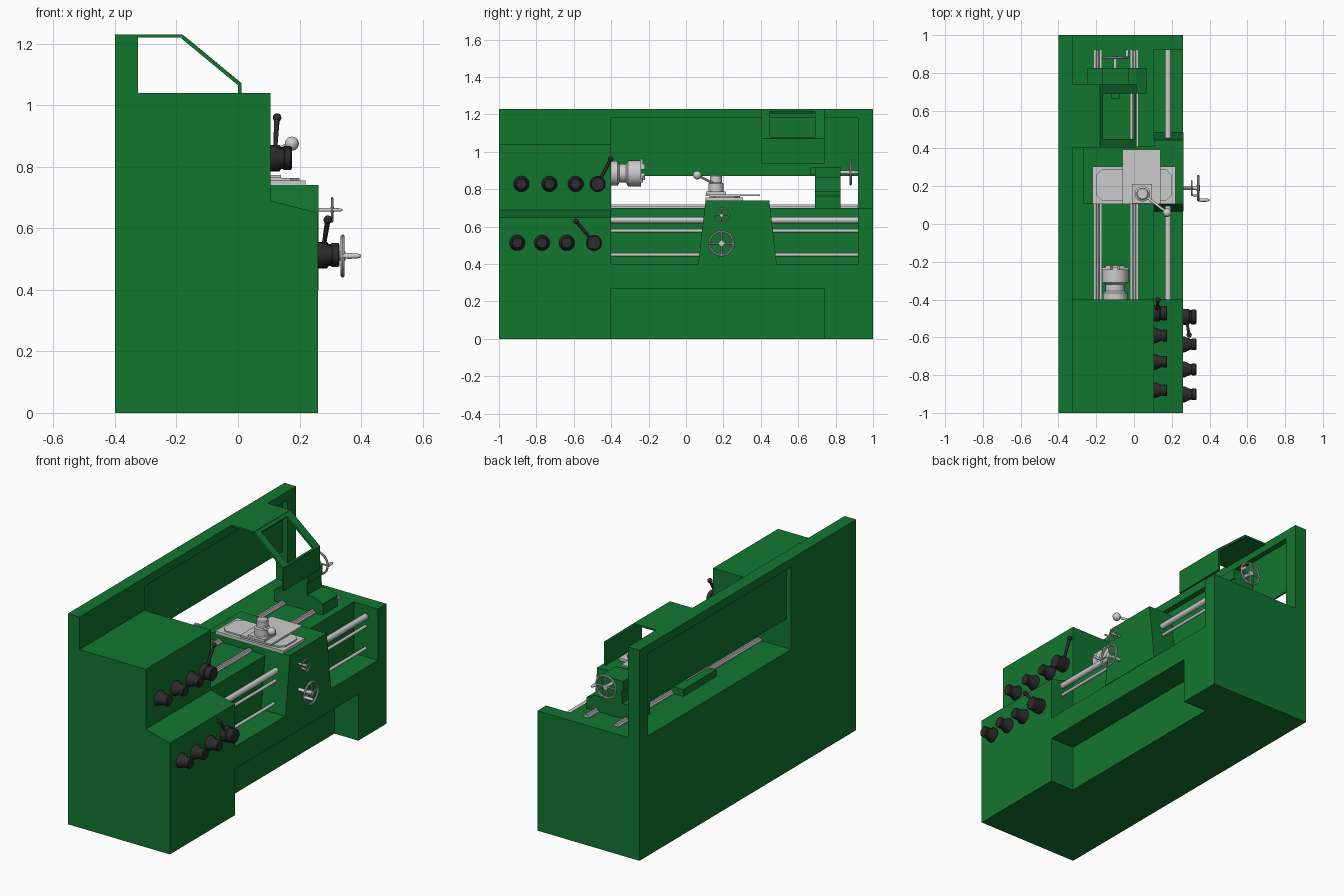
import bpy, bmesh, math
from mathutils import Vector, Matrix

if "Cube" in bpy.data.objects:
    bpy.data.objects.remove(bpy.data.objects["Cube"])


def material(name, col):
    m = bpy.data.materials.new(name)
    m.diffuse_color = (*col, 1)
    m.use_nodes = True
    m.node_tree.nodes["Principled BSDF"].inputs["Base Color"].default_value = m.diffuse_color
    return m


GREEN = material("green_paint", (0.006, 0.18, 0.03))
BLACK = material("black_plastic", (0.025, 0.025, 0.027))


def finish(name, bm, mat=None, smooth=False):
    bmesh.ops.remove_doubles(bm, verts=bm.verts, dist=1e-5)
    bmesh.ops.recalc_face_normals(bm, faces=bm.faces)
    me = bpy.data.meshes.new(name)
    bm.to_mesh(me)
    bm.free()
    ob = bpy.data.objects.new(name, me)
    bpy.context.collection.objects.link(ob)
    if mat:
        me.materials.append(mat)
    if smooth:
        bpy.ops.object.select_all(action='DESELECT')
        ob.select_set(True)
        bpy.context.view_layer.objects.active = ob
        bpy.ops.object.shade_smooth_by_angle(angle=math.radians(35))
    return ob


def prism(name, pts, axis, a, b, mat=None):
    """Extrude a 2D outline along an axis from a to b."""
    def place(p, t):
        return {'x': (t, p[0], p[1]), 'y': (p[0], t, p[1]), 'z': (p[0], p[1], t)}[axis]
    bm = bmesh.new()
    lo = [bm.verts.new(place(p, a)) for p in pts]
    hi = [bm.verts.new(place(p, b)) for p in pts]
    bm.faces.new(lo)
    bm.faces.new(hi)
    for i in range(len(pts)):
        j = (i + 1) % len(pts)
        bm.faces.new((lo[i], lo[j], hi[j], hi[i]))
    return finish(name, bm, mat)


def box(name, x, y, z, mat=None):
    return prism(name, [(x[0], y[0]), (x[1], y[0]), (x[1], y[1]), (x[0], y[1])], 'z', *z, mat)


def frame(name, outer, inner, depth, mat):
    """Flat four-sided frame with a hole, thickened by a vector."""
    bm = bmesh.new()
    d = Vector(depth)
    o, i_ = [bm.verts.new(p) for p in outer], [bm.verts.new(p) for p in inner]
    o2, i2 = [bm.verts.new(Vector(p) + d) for p in outer], [bm.verts.new(Vector(p) + d) for p in inner]
    for k in range(4):
        n = (k + 1) % 4
        for a, b in ((o, i_), (o2, i2), (o, o2), (i_, i2)):
            bm.faces.new((a[k], a[n], b[n], b[k]))
    return finish(name, bm, mat)


def revolve(name, profile, origin, axis, mat=None, seg=24, closed=False):
    """Spin (radius, height) points about an axis."""
    rot = Vector((0, 0, 1)).rotation_difference(Vector(axis).normalized()).to_matrix()
    bm = bmesh.new()
    rings = []
    for r, h in profile:
        rings.append([bm.verts.new(Vector(origin) + rot @ Vector(
            (r * math.cos(t), r * math.sin(t), h)))
            for t in (2 * math.pi * k / seg for k in range(seg))])
    pairs = list(zip(rings, rings[1:])) + ([(rings[-1], rings[0])] if closed else [])
    for a, b in pairs:
        for k in range(seg):
            n = (k + 1) % seg
            bm.faces.new((a[k], a[n], b[n], b[k]))
    return finish(name, bm, mat, True)


def rod(name, p, q, r, mat=None, r2=None, seg=16):
    d = Vector(q) - Vector(p)
    return revolve(name, [(0, 0), (r, 0), (r2 or r, d.length), (0, d.length)], p, d, mat, seg)


def ball(name, c, r, mat=None):
    prof = [(r * math.sin(math.pi * k / 10), -r * math.cos(math.pi * k / 10)) for k in range(11)]
    return revolve(name, prof, c, (0, 0, 1), mat, 20)


def handwheel(name, start, axis, reach, R, side, grip):
    """Shaft, hub, rim, four spokes and an offset grip."""
    s, a, u = Vector(start), Vector(axis), Vector(side)
    c, w = s + a * reach, a.cross(u)
    t = R * 0.09
    rod(name + "_shaft", s, c, R * 0.14)
    rod(name + "_hub", c - a * t * 1.5, c + a * t * 1.5, R * 0.22)
    rim = [(R - t + t * math.cos(k * math.pi / 4), t * math.sin(k * math.pi / 4)) for k in range(8)]
    revolve(name + "_rim", rim, c, a, seg=32, closed=True)
    for k, d in enumerate((u, -u, w, -w)):
        rod(f"{name}_spoke_{k}", c, c + d * (R - t), t * 0.8, seg=8)
    g = c + u * (R - t)
    L = grip
    revolve(name + "_grip", [(0, 0), (t, 0), (t * 1.5, L * 0.3), (t * 1.3, L * 0.8),
                             (t * 0.7, L), (0, L)], g, a, seg=12)


# Cabinet: bed core, headstock, front apron and back wall
box("bed_core", (-0.325, 0.105), (-0.4, 1), (0, 0.70), GREEN)
prism("headstock", [(-0.325, 0), (0.26, 0), (0.26, 0.65), (0.105, 0.69), (0.105, 1.04), (-0.325, 1.04)],
      'y', -1, -0.4, GREEN)
prism("cabinet_front", [(-0.4, 0.27), (0.74, 0.27), (0.74, 0), (1, 0), (1, 0.70), (0.92, 0.70),
                        (0.92, 0.40), (-0.4, 0.40)], 'x', 0.105, 0.26, GREEN)
frame("back_wall", [(-0.4, -1, 0), (-0.4, 1, 0), (-0.4, 1, 1.23), (-0.4, -1, 1.23)],
      [(-0.4, -0.4, 0.70), (-0.4, 0.92, 0.70), (-0.4, 0.92, 1.18), (-0.4, -0.4, 1.18)],
      (0.075, 0, 0), GREEN)
box("splash_panel", (-0.368, -0.357), (-0.4, 0.92), (0.87, 1.18), GREEN)

# Bed rails and feed rods
for k, x in enumerate((-0.192, 0.002)):
    prism(f"bed_rail_{k}", [(x - 0.02, 0.70), (x + 0.02, 0.70), (x + 0.02, 0.707), (x + 0.009, 0.707),
                            (x + 0.005, 0.717), (x - 0.005, 0.717), (x - 0.009, 0.707),
                            (x - 0.02, 0.707)], 'y', -0.4, 0.92)
for k, (z, r) in enumerate(((0.635, 0.017), (0.578, 0.009), (0.45, 0.009))):
    rod(f"feed_rod_{k}", (0.18, -0.4, z), (0.18, 0.92, z), r)

# Carriage: saddle, apron, slides
box("saddle", (-0.27, 0.105), (0.105, 0.41), (0.70, 0.74), GREEN)
prism("carriage_apron", [(0.065, 0.40), (0.485, 0.40), (0.45, 0.70), (0.445, 0.74), (0.105, 0.74),
                         (0.10, 0.70)], 'x', 0.105, 0.262, GREEN)
box("cross_slide", (-0.22, 0.22), (0.105, 0.305), (0.74, 0.755))
prism("cross_slide_cover", [(-0.17, 0.125), (0.17, 0.125), (0.2, 0.155), (0.2, 0.26), (0.17, 0.29),
                            (-0.17, 0.29), (-0.2, 0.26), (-0.2, 0.155)], 'z', 0.755, 0.763)
box("top_slide", (-0.06, 0.14), (0.105, 0.395), (0.763, 0.773))

# Tool post with clamp lever
box("tool_post_base", (-0.01, 0.095), (0.108, 0.213), (0.773, 0.787))
revolve("tool_post", [(0, 0), (0.041, 0), (0.041, 0.045), (0.032, 0.05), (0.032, 0.085), (0.027, 0.09),
                      (0, 0.09)], (0.045, 0.16, 0.785), (0, 0, 1))
rod("tool_post_lever", (0.045, 0.16, 0.825), (0.175, 0.06, 0.875), 0.007)
ball("tool_post_lever_ball", (0.175, 0.06, 0.875), 0.023)

# Carriage handwheels
handwheel("carriage_wheel", (0.26, 0.19, 0.51), (1, 0, 0), 0.08, 0.07, (0, -1, 0), 0.06)
handwheel("cross_feed_wheel", (0.26, 0.19, 0.66), (1, 0, 0), 0.046, 0.042, (0, -1, 0), 0.034)

# Chuck with three jaws
CX, CZ = -0.1, 0.885
revolve("chuck", [(0, 0), (0.065, 0), (0.065, 0.035), (0.05, 0.045), (0.05, 0.08), (0.07, 0.09),
                  (0.07, 0.16), (0.025, 0.16), (0.025, 0.12), (0, 0.12)], (CX, -0.4, CZ), (0, 1, 0), seg=32)
for k in range(3):
    jaw = prism(f"chuck_jaw_{k}", [(-0.245, 0.02), (-0.22, 0.02), (-0.22, 0.05), (-0.23, 0.05),
                                   (-0.23, 0.076), (-0.245, 0.076)], 'x', -0.013, 0.013)
    jaw.matrix_world = Matrix.Translation((CX, 0, CZ)) @ Matrix.Rotation(k * math.tau / 3, 4, 'Y')

# Tailstock
prism("tailstock_body", [(-0.25, 0.70), (0.065, 0.70), (0.065, 0.765), (0.01, 0.79), (-0.035, 0.79),
                         (-0.04, 0.87), (-0.16, 0.87), (-0.165, 0.79), (-0.2, 0.79), (-0.25, 0.765)],
      'y', 0.69, 0.825, GREEN)
box("tailstock_head", (-0.17, -0.03), (0.69, 0.825), (0.86, 0.92), GREEN)
box("tailstock_nose", (-0.122, -0.078), (0.665, 0.69), (0.875, 0.915), GREEN)
handwheel("tailstock_wheel", (CX, 0.825, 0.89), (0, 1, 0), 0.055, 0.07, (1, 0, 0), 0.045)

# Bent guard with a window in its sloping face
prism("guard_top", [(-0.325, 1.22), (-0.185, 1.22), (-0.18, 1.23), (-0.325, 1.23)], 'y', 0.405, 0.74, GREEN)
frame("guard_window_frame", [(-0.185, 0.405, 1.218), (-0.185, 0.74, 1.218), (0.006, 0.74, 1.06), (0.006, 0.405, 1.06)],
      [(-0.17, 0.45, 1.206), (-0.17, 0.69, 1.206), (-0.002, 0.69, 1.067), (-0.002, 0.45, 1.067)],
      (0.006, 0, 0.011), GREEN)
box("guard_front", (0, 0.012), (0.405, 0.74), (0.935, 1.068), GREEN)

# Control knobs and shift levers, one row per headstock step
KNOB = [(0, 0), (0.042, 0), (0.042, 0.008), (0.028, 0.04), (0.028, 0.045), (0.031, 0.047),
        (0.031, 0.066), (0.026, 0.07), (0, 0.07)]
HUB = [(0, 0), (0.043, 0), (0.043, 0.03), (0.036, 0.034), (0.036, 0.042), (0.039, 0.044),
       (0.039, 0.066), (0.034, 0.07), (0, 0.07)]
for row, x, z, ys, tip in (("upper", 0.105, 0.828, (-0.88, -0.73, -0.59, -0.472), (0.127, -0.402, 0.96)),
                           ("lower", 0.26, 0.513, (-0.902, -0.77, -0.637, -0.492), (0.292, -0.587, 0.628))):
    for k, y in enumerate(ys):
        revolve(f"{row}_knob_{k}", KNOB if k < 3 else HUB, (x, y, z), (1, 0, 0), BLACK)
    rod(f"{row}_lever", (x + 0.014, ys[3], z), tip, 0.006, BLACK, 0.009)
    ball(f"{row}_lever_ball", tip, 0.014, BLACK)
